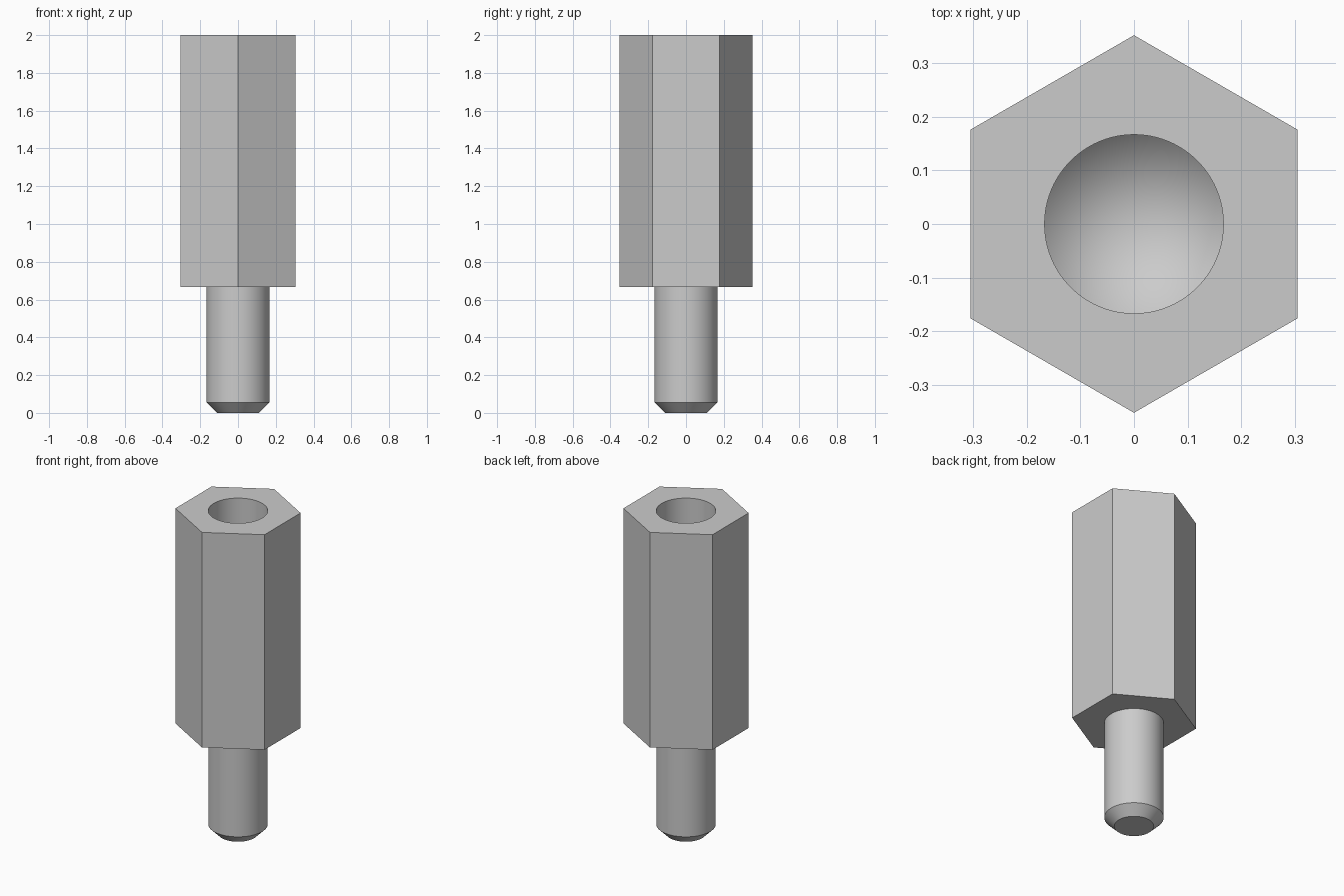
import bpy
import bmesh
from math import sin, cos, pi

if "Cube" in bpy.data.objects:
    bpy.data.objects.remove(bpy.data.objects["Cube"])

SIDES = 96              # multiple of six, so the hexagon corners are exact
HEX_FLAT = 0.3055       # centre to flat
STUD_R = 0.167
SHOULDER = 0.667
TOP = 2.0
HOLE_END = 1.0

metal = bpy.data.materials.new("grey_metal")
metal.use_nodes = True
grey = (0.6, 0.6, 0.6, 1)
metal.diffuse_color = grey
metal.node_tree.nodes["Principled BSDF"].inputs["Base Color"].default_value = grey


def circle(radius, z):
    return [(radius * cos(2 * pi * i / SIDES), radius * sin(2 * pi * i / SIDES), z)
            for i in range(SIDES)]


def hexagon(z):
    # Flats face +x and -x, corners point to +y and -y
    points = []
    for i in range(SIDES):
        a = 2 * pi * i / SIDES
        r = HEX_FLAT / cos((a + pi / 6) % (pi / 3) - pi / 6)
        points.append((r * cos(a), r * sin(a), z))
    return points


def loft(name, rings, cap_start=False, tip=None):
    bm = bmesh.new()
    loops = [[bm.verts.new(p) for p in ring] for ring in rings]
    for low, high in zip(loops, loops[1:]):
        for i in range(SIDES):
            j = (i + 1) % SIDES
            bm.faces.new((low[i], low[j], high[j], high[i]))
    if cap_start:
        bm.faces.new(loops[0][::-1])
    if tip is not None:
        end = bm.verts.new((0, 0, tip))
        for i in range(SIDES):
            bm.faces.new((loops[-1][i], loops[-1][(i + 1) % SIDES], end))
    mesh = bpy.data.meshes.new(name)
    bm.to_mesh(mesh)
    bm.free()
    mesh.materials.append(metal)
    obj = bpy.data.objects.new(name, mesh)
    bpy.context.collection.objects.link(obj)
    bpy.ops.object.select_all(action="DESELECT")
    obj.select_set(True)
    bpy.context.view_layer.objects.active = obj
    bpy.ops.object.shade_smooth_by_angle(angle=pi / 7)
    return obj


# Round stud with a chamfered end
loft("stud", [circle(0.111, 0), circle(STUD_R, 0.056), circle(STUD_R, SHOULDER)],
     cap_start=True)

# Hexagonal body with a drilled hole ending in a cone
loft("hex_body", [circle(STUD_R, SHOULDER), hexagon(SHOULDER), hexagon(TOP),
                  circle(STUD_R, TOP), circle(STUD_R, HOLE_END)],
     tip=HOLE_END - STUD_R)
